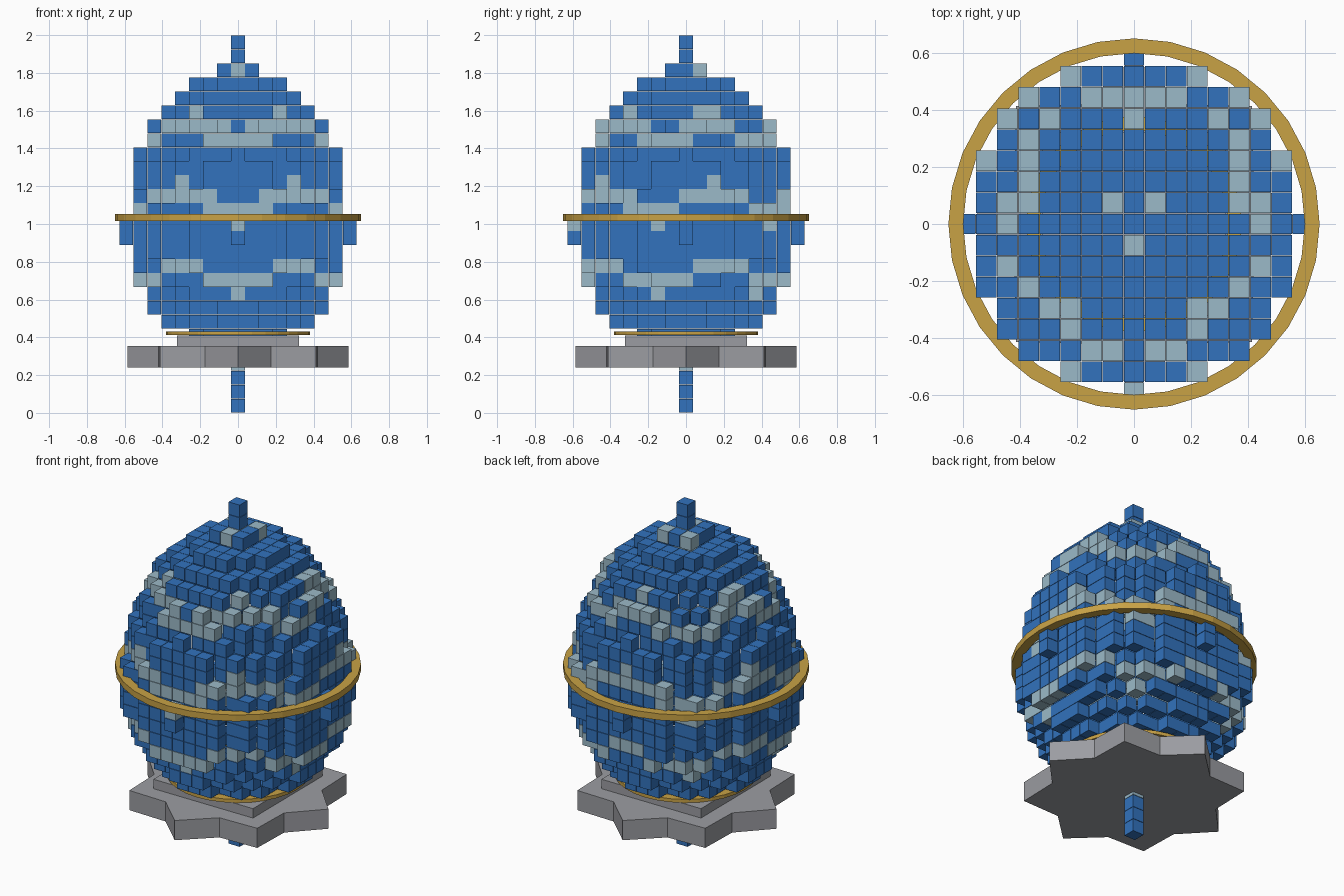
import bpy, bmesh, math
from mathutils import Matrix, Vector

if "Cube" in bpy.data.objects:
    bpy.data.objects.remove(bpy.data.objects["Cube"])

U = 2 / 27          # size of one block
GAP = 0.97          # blocks are slightly smaller than their cell


def material(name, rgb):
    m = bpy.data.materials.new(name)
    m.diffuse_color = (*rgb, 1)
    m.use_nodes = True
    m.node_tree.nodes["Principled BSDF"].inputs["Base Color"].default_value = m.diffuse_color
    return m


blue = material("blue", (0.032, 0.17, 0.51))
pale = material("pale_blue", (0.33, 0.49, 0.58))
gold = material("gold", (0.58, 0.36, 0.06))
grey = material("grey", (0.33, 0.335, 0.36))


def finish(name, bm, mats):
    bmesh.ops.recalc_face_normals(bm, faces=bm.faces)
    me = bpy.data.meshes.new(name)
    bm.to_mesh(me)
    bm.free()
    for m in mats:
        me.materials.append(m)
    ob = bpy.data.objects.new(name, me)
    bpy.context.collection.objects.link(ob)
    return ob


# Egg outline: round below layer 12, stretched above it
def radius2(k):
    t = k - 12
    return 64.9 * (1 - t * t / 149) if t > 0 else 64.9 - t * t


def inside(i, j, k):
    return i * i + j * j <= radius2(k)


# Wavy pale bands: five waves round the egg, light range per layer
BANDS = {24: (.6, 2), 21: (-2, -.6), 20: (-2, .7), 19: (-.1, 2),
         16: (-2, -.85), 15: (-2, .5), 14: (.1, 2), 13: (.9, 2),
         10: (-2, -.2), 9: (-.2, 2), 8: (.9, 2)}


def is_pale(i, j, k):
    lo, hi = BANDS.get(k, (3, 3))
    return lo < math.cos(5 * math.atan2(i, -j)) < hi


def add_block(bm, i, j, k, mat):
    pos = Matrix.Translation(Vector((i, j, k + 0.5)) * U)
    verts = bmesh.ops.create_cube(bm, size=U * GAP, matrix=pos)["verts"]
    for f in {f for v in verts for f in v.link_faces}:
        f.material_index = mat


# Hollow egg shell of blocks
bm = bmesh.new()
STEPS = ((1, 0, 0), (-1, 0, 0), (0, 1, 0), (0, -1, 0), (0, 0, 1), (0, 0, -1))
for k in range(4, 25):
    for i in range(-8, 9):
        for j in range(-8, 9):
            if inside(i, j, k) and not all(
                    inside(i + a, j + b, k + c) for a, b, c in STEPS):
                add_block(bm, i, j, k, int(is_pale(i, j, k)))
finish("egg_shell", bm, (blue, pale))

# Block rods above and below the egg
for name, layers in (("top_rod", (25, 26)), ("bottom_rod", (0, 1, 2, 3))):
    bm = bmesh.new()
    for k in layers:
        add_block(bm, 0, 0, k, int(k == 3))
    finish(name, bm, (blue, pale))


def prism(name, pts, z0, z1, mat):
    bm = bmesh.new()
    face = bm.faces.new([bm.verts.new((x, y, z0)) for x, y in pts])
    top = bmesh.ops.extrude_face_region(bm, geom=[face])["geom"]
    bmesh.ops.translate(bm, vec=(0, 0, z1 - z0),
                        verts=[v for v in top if isinstance(v, bmesh.types.BMVert)])
    return finish(name, bm, (mat,))


def polar(r, a):
    return r * math.cos(a), r * math.sin(a)


def ring(name, r_in, r_out, z0, z1, n=32):
    bm = bmesh.new()
    section = ((r_in, z0), (r_out, z0), (r_out, z1), (r_in, z1))
    loops = [[bm.verts.new((*polar(r, 2 * math.pi * s / n), z)) for r, z in section]
             for s in range(n)]
    for s in range(n):
        a, b = loops[s], loops[(s + 1) % n]
        for q in range(4):
            bm.faces.new((a[q], b[q], b[(q + 1) % 4], a[(q + 1) % 4]))
    return finish(name, bm, (gold,))


# Eight-pointed star base and square plinth
prism("star_base", [polar(0.455 if s % 2 else 0.585, s * math.pi / 8) for s in range(16)],
      0.24, 0.355, grey)
prism("plinth", [(-.322, -.322), (.322, -.322), (.322, .322), (-.322, .322)],
      0.355, 0.41, grey)

# Gold bands
ring("waist_ring", 0.6, 0.652, 1.015, 1.052)
ring("foot_ring", 0.33, 0.38, 0.412, 0.432)
